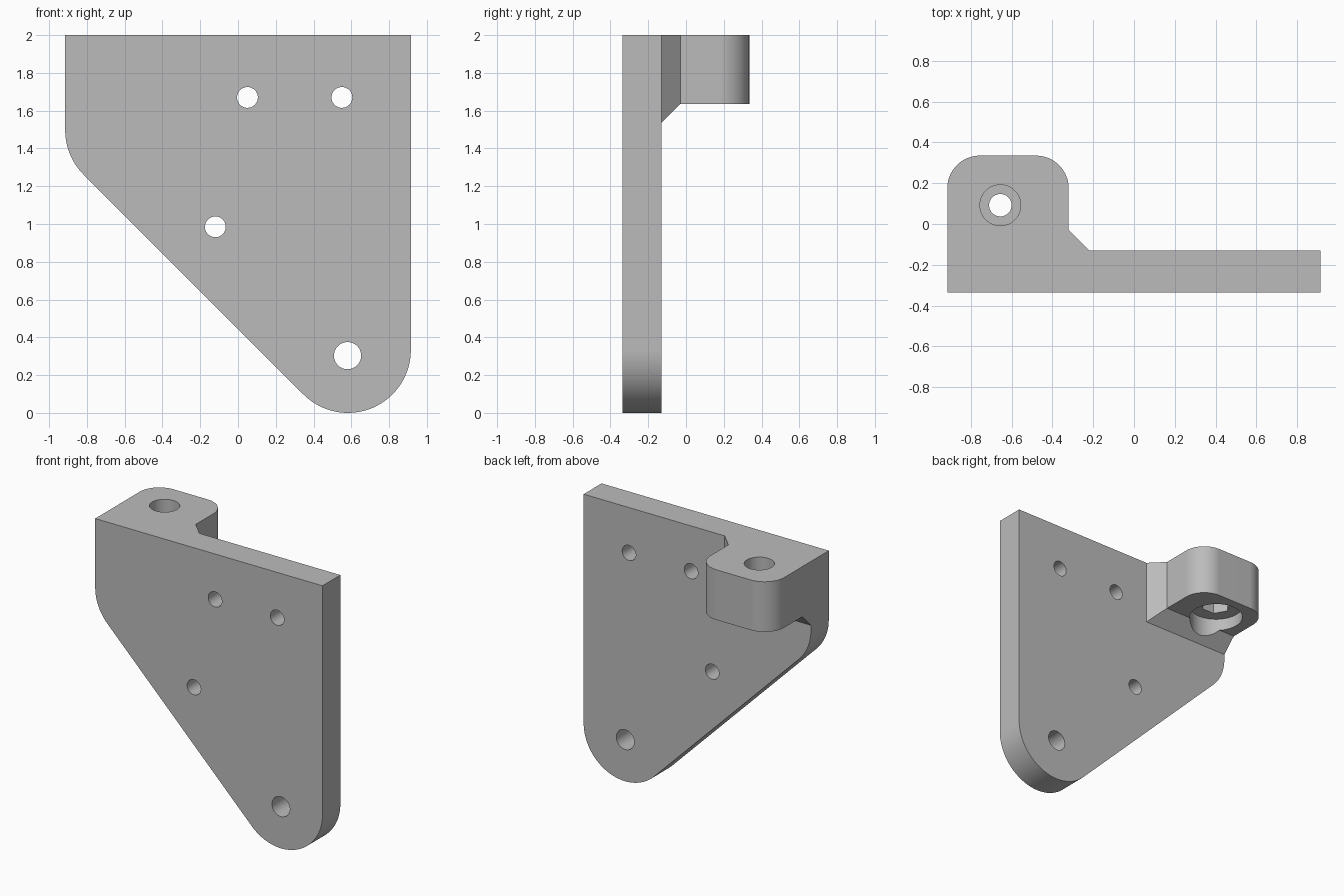
import bpy, bmesh
from math import sin, cos, radians
from mathutils import Vector

if "Cube" in bpy.data.objects:
    bpy.data.objects.remove(bpy.data.objects["Cube"])

# Main dimensions
HALF = 0.915
FRONT, BACK, REAR = -0.335, -0.13, 0.335
TOP, LUG_Z = 2.0, 1.635
LUG_X = -0.32
BORE = (-0.655, 0.092)


def arc(cx, cy, r, a0, a1, n=20):
    angles = [radians(a0 + (a1 - a0) * i / n) for i in range(n + 1)]
    return [(cx + r * cos(a), cy + r * sin(a)) for a in angles]


def circle(cx, cy, r, n=48):
    return arc(cx, cy, r, 0, 360, n)[:-1]


def loft(name, bottom, top):
    """Closed solid between two matching loops."""
    bm = bmesh.new()
    a = [bm.verts.new(p) for p in bottom]
    b = [bm.verts.new(p) for p in top]
    bm.faces.new(a)
    bm.faces.new(b)
    for i in range(len(a)):
        j = (i + 1) % len(a)
        bm.faces.new((a[i], a[j], b[j], b[i]))
    bmesh.ops.recalc_face_normals(bm, faces=bm.faces)
    mesh = bpy.data.meshes.new(name)
    bm.to_mesh(mesh)
    bm.free()
    obj = bpy.data.objects.new(name, mesh)
    bpy.context.collection.objects.link(obj)
    return obj


def along_y(name, pts, y0, y1):
    return loft(name, [(x, y0, z) for x, z in pts], [(x, y1, z) for x, z in pts])


def along_z(name, pts, z0, z1):
    return loft(name, [(x, y, z0) for x, y in pts], [(x, y, z1) for x, y in pts])


def combine(target, tool, operation):
    tool.hide_render = True
    bpy.context.view_layer.objects.active = target
    mod = target.modifiers.new(operation, 'BOOLEAN')
    mod.operation, mod.solver, mod.object = operation, 'EXACT', tool
    bpy.ops.object.modifier_apply(modifier=mod.name)
    bpy.data.objects.remove(tool)


# Plate with rounded foot and filleted slanted edge
R = 0.333
outline = [(-HALF, TOP), (-HALF, 1.497)]
outline += arc(-HALF + R, 1.497, R, 180, 225)[1:]
outline += arc(HALF - R, R, R, 225, 360, 40)
outline += [(HALF, TOP)]
bracket = along_y("mounting_bracket", outline, FRONT, BACK)

# Chamfered base where the lug meets the plate
def rect(x1, y, z0):
    return [(-HALF, y, z0), (x1, y, z0), (x1, y, TOP), (-HALF, y, TOP)]

SPREAD = 0.1
combine(bracket, loft("chamfer", rect(LUG_X + SPREAD, BACK, LUG_Z - SPREAD),
                      rect(LUG_X, BACK + SPREAD, LUG_Z)), 'UNION')

# Lug with two rounded vertical corners
C = 0.16
lug = [(-HALF, -0.23), (LUG_X, -0.23)]
lug += arc(LUG_X - C, REAR - C, C, 0, 90)
lug += arc(-HALF + C, REAR - C, C, 90, 180)
combine(bracket, along_z("lug", lug, LUG_Z, TOP), 'UNION')

# Screw holes through the plate
for x, z, r in [(0.05, 1.67, 0.055), (0.55, 1.67, 0.055),
                (-0.12, 0.985, 0.055), (0.58, 0.303, 0.072)]:
    combine(bracket, along_y("hole", circle(x, z, r), -0.5, 0), 'DIFFERENCE')

# Stepped lug bore: top counterbore, through hole, hex pocket, lower recess
for r, n, z0, z1 in [(0.1, 48, 1.87, 2.1), (0.055, 48, 1.5, 2.1),
                     (0.1, 6, 1.5, 1.82), (0.18, 64, 1.4, 1.722)]:
    combine(bracket, along_z("bore", circle(*BORE, r, n), z0, z1), 'DIFFERENCE')

# Merge coplanar faces
bm = bmesh.new()
bm.from_mesh(bracket.data)
bmesh.ops.remove_doubles(bm, verts=bm.verts, dist=1e-5)
bmesh.ops.dissolve_limit(bm, angle_limit=radians(0.5), verts=bm.verts, edges=bm.edges)
bm.to_mesh(bracket.data)
bm.free()

# Plain grey metal
GREY = (0.5, 0.5, 0.5, 1)
mat = bpy.data.materials.new("grey metal")
mat.use_nodes = True
mat.diffuse_color = GREY
mat.node_tree.nodes["Principled BSDF"].inputs["Base Color"].default_value = GREY
bracket.data.materials.clear()
bracket.data.materials.append(mat)

# Smooth curves, crisp edges
bpy.ops.object.select_all(action='DESELECT')
bracket.select_set(True)
bpy.context.view_layer.objects.active = bracket
bpy.ops.object.shade_smooth_by_angle(angle=radians(25))
weighted = bracket.modifiers.new("weighted normals", 'WEIGHTED_NORMAL')
weighted.keep_sharp = True
